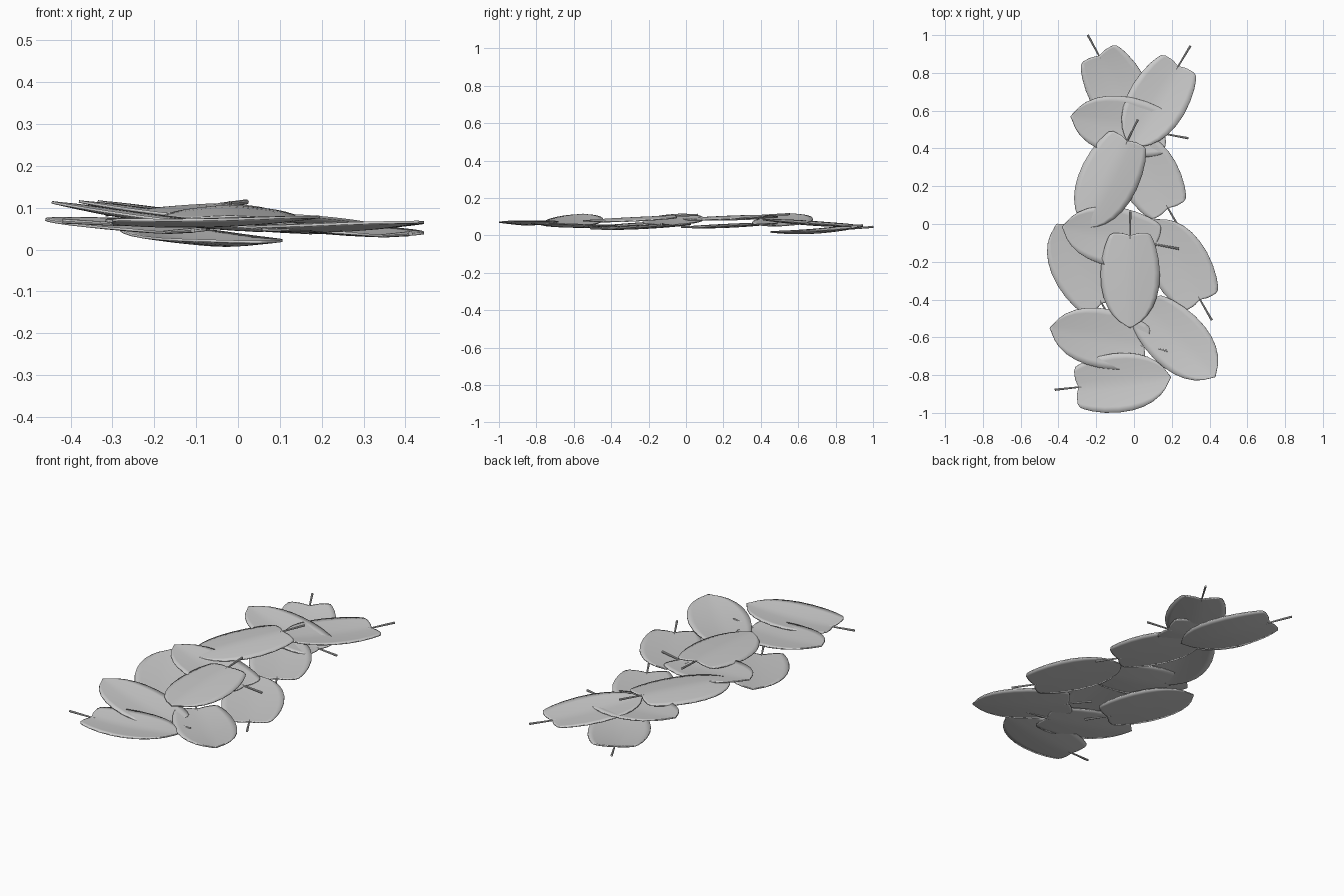
import bpy, bmesh, math
from mathutils import Vector

if "Cube" in bpy.data.objects:
    bpy.data.objects.remove(bpy.data.objects["Cube"])

# Half-outline of one leaf: (position along the midrib 0..1, half width)
OUTLINE = [(-0.005, 0.088), (0.015, 0.108), (0.06, 0.12), (0.14, 0.135), (0.27, 0.15),
           (0.42, 0.157), (0.56, 0.153), (0.68, 0.14), (0.78, 0.12), (0.87, 0.09),
           (0.93, 0.058), (0.975, 0.022), (1.0, 0.002)]
COLS = 10
STEM = 0.115

# base (x, y, z), tip (x, y, z), midrib sag, edge lift (negative = drooping)
LEAVES = [
    ((-0.19, 0.90, 0.040), (0.055, 0.45, 0.018), 0.018, 0.016),
    ((0.24, 0.845, 0.048), (-0.02, 0.41, 0.085), 0.008, 0.014),
    ((0.175, 0.475, 0.050), (-0.335, 0.57, 0.115), 0.014, 0.012),
    ((-0.03, 0.45, 0.108), (-0.26, -0.02, 0.088), -0.004, -0.018),
    ((0.185, 0.075, 0.040), (-0.055, 0.49, 0.065), 0.006, 0.012),
    ((0.125, -0.11, 0.055), (-0.38, -0.015, 0.115), 0.014, 0.012),
    ((-0.165, -0.43, 0.040), (-0.41, 0.0, 0.075), 0.006, 0.012),
    ((0.355, -0.41, 0.032), (0.105, 0.025, 0.058), 0.006, 0.012),
    ((-0.02, -0.05, 0.104), (-0.02, -0.55, 0.078), -0.003, -0.018),
    ((0.065, -0.65, 0.045), (-0.445, -0.55, 0.113), 0.014, 0.012),
    ((0.06, -0.45, 0.048), (0.43, -0.81, 0.066), 0.012, 0.012),
    ((-0.305, -0.865, 0.062), (0.195, -0.81, 0.078), 0.014, 0.016),
]


def make_leaf(n, base, tip, sag, lift):
    base, tip = Vector(base), Vector(tip)
    axis = tip - base
    side = Vector((-axis.y, axis.x, 0)).normalized()

    def midrib(t):
        return base + axis * t - Vector((0, 0, 4 * sag * t * (1 - t)))

    # Blade: grid lofted along the midrib, notched at the base
    bm = bmesh.new()
    rows = []
    for t, w in OUTLINE:
        row = []
        for i in range(COLS + 1):
            s = 2 * i / COLS - 1
            notch = 0.025 * max(0, 1 - t / 0.1) * (1 - min(1, abs(s) * 2))
            p = midrib(t + notch) + side * (s * w)
            p.z += lift * abs(s * w / 0.157) ** 1.3
            row.append(bm.verts.new(p))
        rows.append(row)
    for a, b in zip(rows, rows[1:]):
        for i in range(COLS):
            bm.faces.new((a[i], b[i], b[i + 1], a[i + 1]))
    bmesh.ops.recalc_face_normals(bm, faces=bm.faces)
    if sum(f.normal.z for f in bm.faces) < 0:
        bmesh.ops.reverse_faces(bm, faces=bm.faces)
    me = bpy.data.meshes.new(f"leaf_blade_{n}")
    bm.to_mesh(me)
    bm.free()
    leaf = bpy.data.objects.new(f"leaf_blade_{n}", me)
    bpy.context.collection.objects.link(leaf)
    mod = leaf.modifiers.new("thickness", 'SOLIDIFY')
    mod.thickness = 0.006
    mod.offset = 0
    bpy.ops.object.select_all(action='DESELECT')
    leaf.select_set(True)
    bpy.context.view_layer.objects.active = leaf
    bpy.ops.object.shade_smooth_by_angle(angle=math.radians(35))

    # Stem: thin tapered rod leaving the base along the midrib
    flat = Vector((axis.x, axis.y, 0)).normalized()
    start = midrib(0.06)
    end = base - flat * STEM + Vector((0, 0, 0.006))
    d = end - start
    bpy.ops.mesh.primitive_cone_add(vertices=8, radius1=0.004, radius2=0.006,
                                    depth=d.length, location=(start + end) / 2)
    stem = bpy.context.object
    stem.name = f"leaf_stem_{n}"
    stem.rotation_euler = d.to_track_quat('Z', 'Y').to_euler()
    bpy.ops.object.shade_smooth_by_angle(angle=math.radians(40))


for n, spec in enumerate(LEAVES, 1):
    make_leaf(n, *spec)
